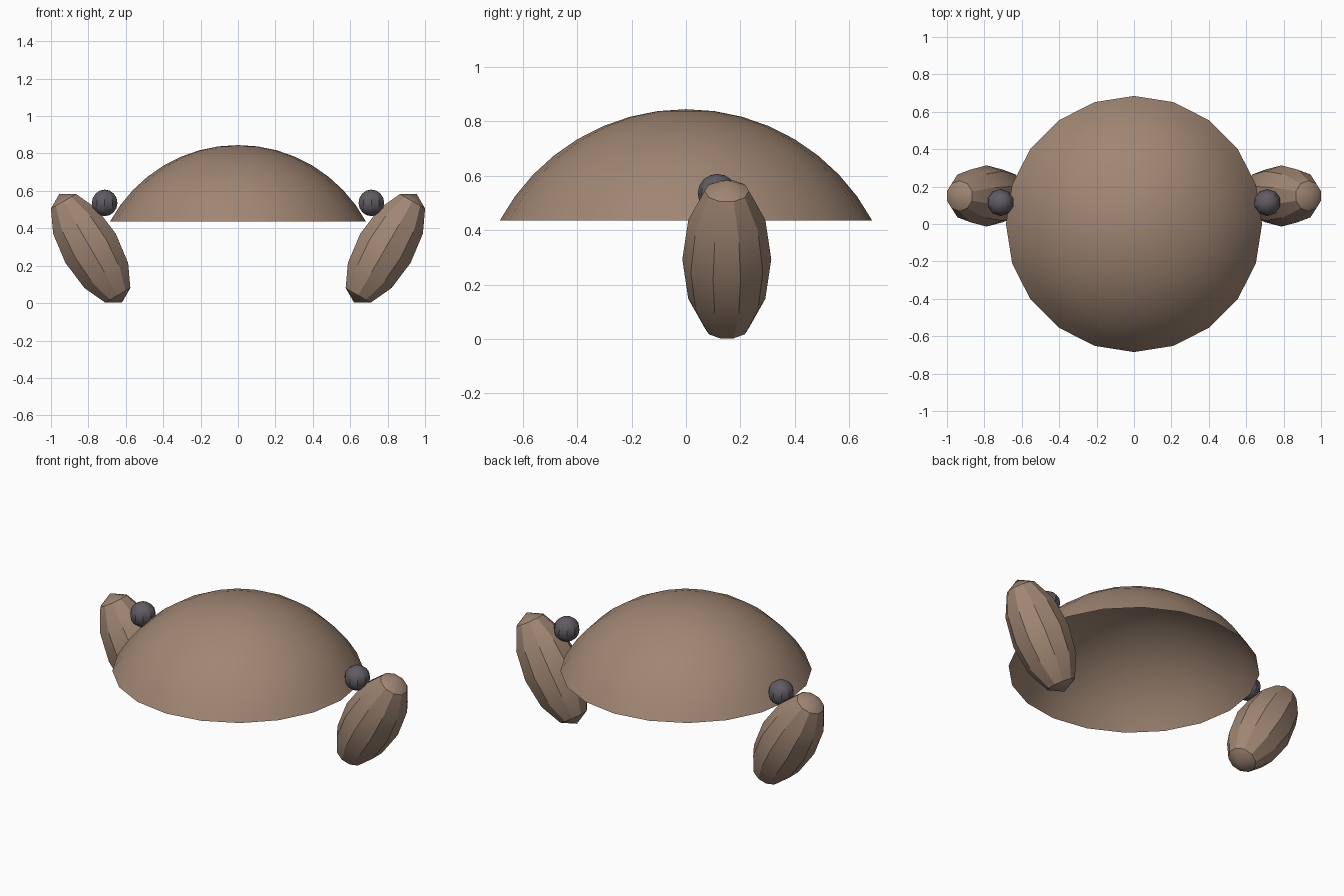
import bpy, bmesh
from math import sin, cos, pi, radians
from mathutils import Matrix

cube = bpy.data.objects.get("Cube")
if cube:
    bpy.data.objects.remove(cube, do_unlink=True)


def material(name, rgb):
    mat = bpy.data.materials.new(name)
    mat.use_nodes = True
    mat.diffuse_color = (*rgb, 1)
    mat.node_tree.nodes["Principled BSDF"].inputs["Base Color"].default_value = (*rgb, 1)
    return mat


brown = material("warm brown", (0.35, 0.238, 0.172))
charcoal = material("charcoal", (0.118, 0.106, 0.124))


def revolved_ellipsoid(name, radius, height, sweep, rings, sides, matrix, mat):
    """Spin an arc, starting at the top pole, round the local z axis."""
    bm = bmesh.new()
    angles = [sweep * i / rings for i in range(rings + 1)]
    arc = [bm.verts.new((0, radius * sin(a), height * cos(a))) for a in angles]
    edges = [bm.edges.new(pair) for pair in zip(arc, arc[1:])]
    bmesh.ops.spin(bm, geom=arc + edges, cent=(0, 0, 0), axis=(0, 0, 1),
                   angle=2 * pi, steps=sides, use_duplicate=False)
    bmesh.ops.remove_doubles(bm, verts=bm.verts[:], dist=0.0005)
    bmesh.ops.dissolve_degenerate(bm, edges=bm.edges[:], dist=0.0005)
    bm.normal_update()
    # Point every face away from the centre
    inward = [f for f in bm.faces if f.normal.dot(f.calc_center_median()) < 0]
    bmesh.ops.reverse_faces(bm, faces=inward)
    mesh = bpy.data.meshes.new(name)
    bm.to_mesh(mesh)
    bm.free()
    mesh.materials.append(mat)
    obj = bpy.data.objects.new(name, mesh)
    obj.matrix_world = matrix
    bpy.context.collection.objects.link(obj)
    bpy.ops.object.select_all(action="DESELECT")
    obj.select_set(True)
    bpy.context.view_layer.objects.active = obj
    bpy.ops.object.shade_smooth_by_angle(angle=radians(30))
    return obj


# Open dome body
revolved_ellipsoid("dome_body", 0.777, 0.777, radians(61.8), 8, 20,
                   Matrix.Translation((0, 0, 0.068)), brown)

# Tilted limbs and round eyes on each side
for side, sign in (("left", 1), ("right", -1)):
    tilt = Matrix.Rotation(sign * radians(30), 4, "Y")
    revolved_ellipsoid(side + "_limb", 0.1635, 0.335, pi, 6, 10,
                       Matrix.Translation((sign * 0.788, 0.15, 0.293)) @ tilt, brown)
    revolved_ellipsoid(side + "_eye", 0.072, 0.071, pi, 8, 10,
                       Matrix.Translation((sign * 0.713, 0.115, 0.536)), charcoal)
